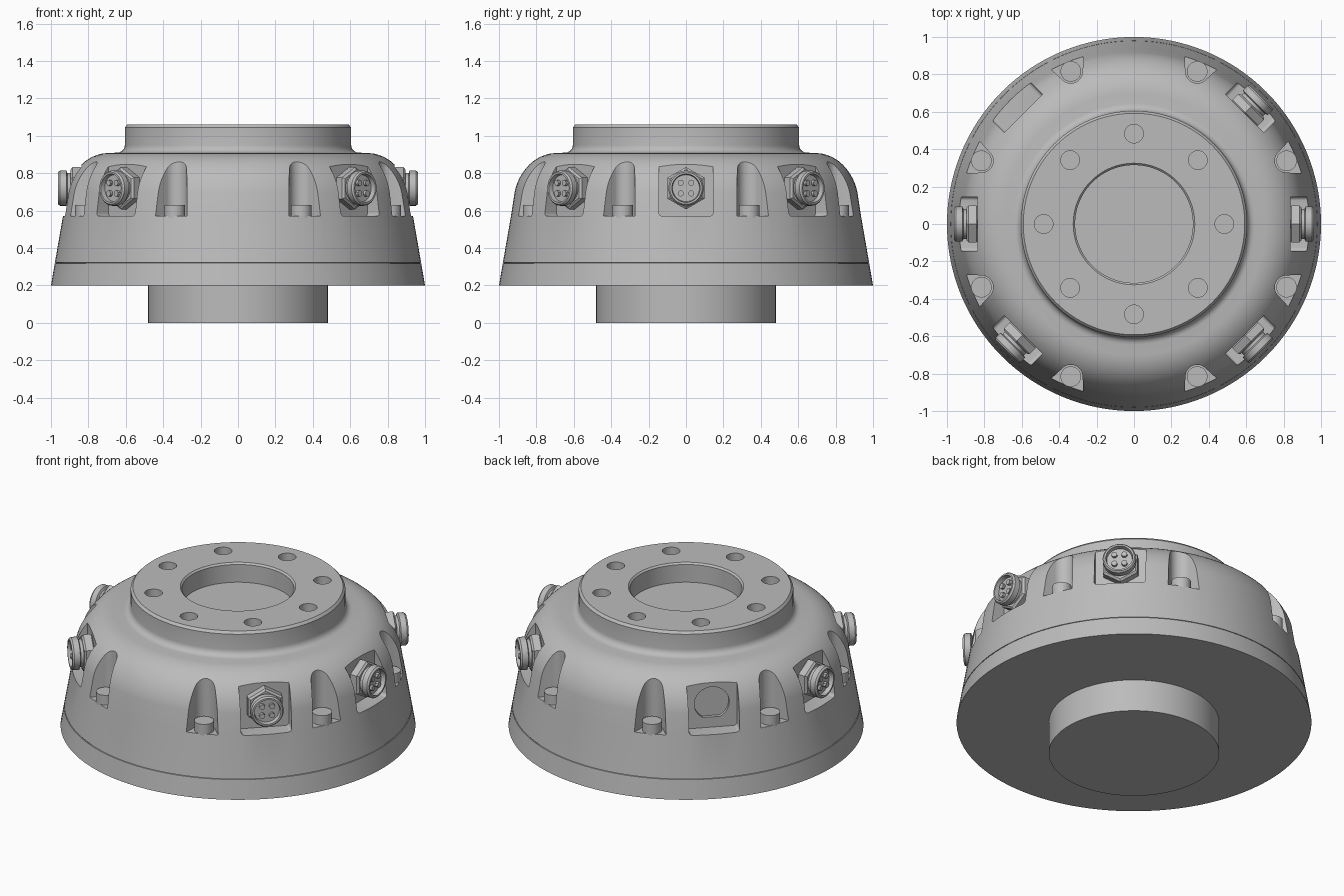
import bpy, bmesh, math
from mathutils import Matrix, Vector
from mathutils.geometry import interpolate_bezier

cube = bpy.data.objects.get("Cube")
if cube:
    bpy.data.objects.remove(cube, do_unlink=True)

grey = bpy.data.materials.new("plain grey metal")
grey.use_nodes = True
grey.diffuse_color = (0.5, 0.5, 0.5, 1)
grey.node_tree.nodes["Principled BSDF"].inputs["Base Color"].default_value = (0.5, 0.5, 0.5, 1)


def finish(name, bm, angle=30):
    bmesh.ops.recalc_face_normals(bm, faces=bm.faces)
    mesh = bpy.data.meshes.new(name)
    bm.to_mesh(mesh)
    bm.free()
    mesh.materials.append(grey)
    ob = bpy.data.objects.new(name, mesh)
    bpy.context.collection.objects.link(ob)
    smooth(ob, angle)
    return ob


def smooth(ob, angle=30):
    bpy.ops.object.select_all(action='DESELECT')
    ob.select_set(True)
    bpy.context.view_layer.objects.active = ob
    bpy.ops.object.shade_smooth_by_angle(angle=math.radians(angle))


def lathe(bm, profile, segments, matrix=Matrix()):
    """Closed solid of revolution about local z; ends are capped."""
    rings = []
    for r, z in profile:
        rings.append([bm.verts.new(matrix @ Vector((
            r * math.cos(math.tau * i / segments), r * math.sin(math.tau * i / segments), z)))
            for i in range(segments)])
    for a, b in zip(rings, rings[1:]):
        for i in range(segments):
            j = (i + 1) % segments
            bm.faces.new((a[i], a[j], b[j], b[i]))
    bm.faces.new(rings[0][::-1])
    bm.faces.new(rings[-1])


def prism(bm, outline, low, high, matrix):
    """Outline in local xy, extruded along local z."""
    a, b = ([bm.verts.new(matrix @ Vector((x, y, h))) for x, y in outline] for h in (low, high))
    n = len(outline)
    bm.faces.new(a[::-1])
    bm.faces.new(b)
    for i in range(n):
        j = (i + 1) % n
        bm.faces.new((a[i], a[j], b[j], b[i]))


def arc(cx, cy, r, start, end, steps):
    return [(cx + r * math.cos(t), cy + r * math.sin(t)) for t in
            (math.radians(start + (end - start) * i / steps) for i in range(steps + 1))]


def turn(degrees):
    return Matrix.Rotation(math.radians(degrees), 4, 'Z')


PORT_Z = 0.72


def port_frame(degrees):
    """Local z points outward, local y points up."""
    axes = Matrix(((0, 0, 1, 0), (1, 0, 0, 0), (0, 1, 0, PORT_Z), (0, 0, 0, 1)))
    return turn(degrees) @ axes


# Housing: spigot, flared base with seam, dome, mounting flange and bore
dome = [(p.x, p.y) for p in interpolate_bezier(
    Vector((0.916, 0.70)), Vector((0.895, 0.80)), Vector((0.82, 0.90)), Vector((0.70, 0.908)), 14)]
fillet = arc(0.645, 0.95, 0.04, 270, 180, 5)
profile = [(0.48, 0), (0.48, 0.2), (1.0, 0.2), (0.98, 0.316), (0.975, 0.317), (0.975, 0.321),
           (0.979, 0.322), (0.936, 0.57)] + dome + fillet + [
           (0.605, 1.045), (0.592, 1.06), (0.325, 1.06), (0.315, 1.05), (0.315, 0.94)]
bm = bmesh.new()
lathe(bm, profile, 128)
housing = finish("housing", bm)

# Cutter: port pockets, bolt pockets, flange holes and the vacant port seat
bm = bmesh.new()
corner, w, h = 0.02, 0.145, 0.14
pocket = []
for sx, sy, start in ((1, 1, 0), (-1, 1, 90), (-1, -1, 180), (1, -1, 270)):
    pocket += arc(sx * (w - corner), sy * (h - corner) - 0.01, corner, start, start + 90, 4)
port_angles = (0, 45, 135, 180, 225, 315)
for a in port_angles:
    prism(bm, pocket, 0.836, 1.2, port_frame(a))

flare = 25
bolt_r = 0.883
scallop = arc(bolt_r, 0, 0.063, 90 + flare, 270 - flare, 16)
reach = 0.25
scallop = arc(bolt_r, 0, 0.063, 90 + flare, 270 - flare, 16)
x0, y0 = scallop[-1]
tip = (x0 + reach, y0 - reach * math.tan(math.radians(flare)))
scallop += [tip, (tip[0], -tip[1])]
for k in range(8):
    prism(bm, scallop, 0.57, 1.0, turn(22.5 + 45 * k))
    lathe(bm, [(0.05, 0.96), (0.05, 1.2)], 32, turn(45 * k) @ Matrix.Translation((0.483, 0, 0)))
cutter = finish("pocket_cutter", bm)

bm = bmesh.new()
prism(bm, arc(0, 0, 0.1, -60, 240, 36), 0.815, 0.9, port_frame(135))
seat_cutter = finish("seat_cutter", bm)

for tool in (cutter, seat_cutter):
    tool.hide_render = True
    mod = housing.modifiers.new("cut", 'BOOLEAN')
    mod.operation, mod.solver, mod.object = 'DIFFERENCE', 'EXACT', tool
    bpy.context.view_layer.objects.active = housing
    bpy.ops.object.modifier_apply(modifier=mod.name)
    bpy.data.objects.remove(tool, do_unlink=True)
smooth(housing)

# Bolt heads standing in the scallops
bm = bmesh.new()
for k in range(8):
    lathe(bm, [(0.055, 0.56), (0.055, 0.63)], 32,
          turn(22.5 + 45 * k) @ Matrix.Translation((bolt_r, 0, 0)))
finish("bolt_heads", bm)

# Round connectors: hex nut, grooved barrel with sunken face, and four pins
for n, a in enumerate(a for a in port_angles if a != 135):
    frame = port_frame(a)
    bm = bmesh.new()
    lathe(bm, [(0.1, 0.83), (0.113, 0.842), (0.113, 0.885), (0.1, 0.895)], 6,
          frame @ turn(30))
    finish(f"connector_nut_{n + 1}", bm, 20)
    bm = bmesh.new()
    lathe(bm, [(0.08, 0.85), (0.08, 0.912), (0.094, 0.918), (0.094, 0.952), (0.086, 0.962),
               (0.076, 0.962), (0.072, 0.935)], 40, frame)
    for k in range(4):
        lathe(bm, [(0.016, 0.93), (0.016, 0.952)], 12,
              frame @ turn(45 + 90 * k) @ Matrix.Translation((0.04, 0, 0)))
    finish(f"connector_barrel_{n + 1}", bm)
